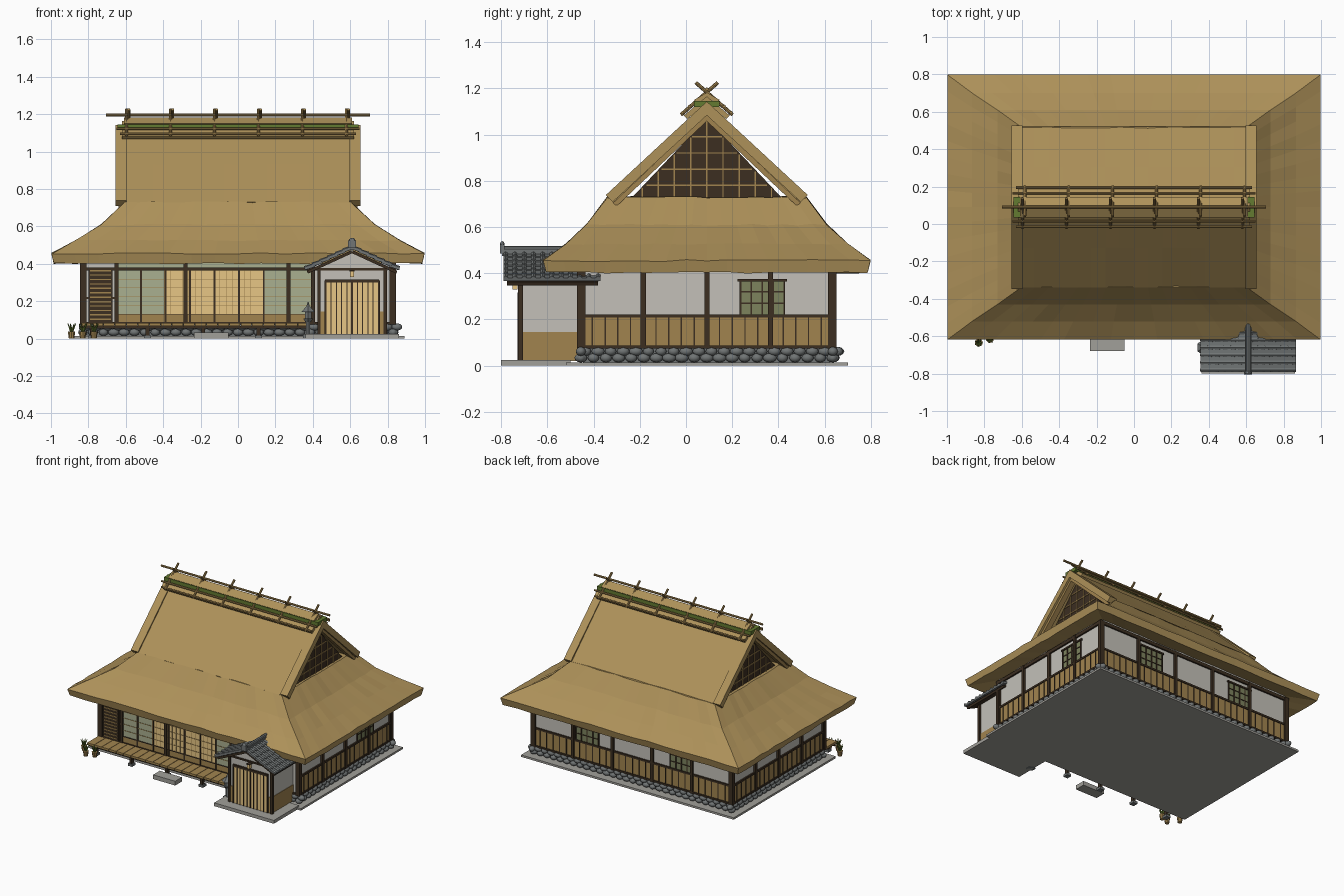
import bpy, bmesh, math, random
from mathutils import Vector, Matrix

random.seed(4)
if "Cube" in bpy.data.objects:
    bpy.data.objects.remove(bpy.data.objects["Cube"], do_unlink=True)


def material(name, *rgb):
    linear = [(c / 255) ** 2.2 for c in rgb] + [1]
    mat = bpy.data.materials.new(name)
    mat.use_nodes = True
    mat.diffuse_color = linear
    shader = mat.node_tree.nodes["Principled BSDF"]
    shader.inputs["Base Color"].default_value = linear
    shader.inputs["Roughness"].default_value = 0.9
    return mat


thatch = material("straw thatch", 172, 144, 90)
dark_wood = material("dark timber", 62, 50, 38)
light_wood = material("light timber", 160, 131, 80)
plaster = material("white plaster", 194, 191, 183)
paper = material("warm paper", 232, 198, 132)
glass = material("pale glass", 168, 174, 142)
dim_glass = material("dim glass", 124, 130, 94)
stone = material("grey stone and tile", 112, 116, 116)
paving = material("pale paving", 160, 158, 152)
moss = material("moss green", 100, 122, 52)


def finish(name, bm, mat, smooth=False):
    bmesh.ops.recalc_face_normals(bm, faces=bm.faces)
    mesh = bpy.data.meshes.new(name)
    bm.to_mesh(mesh)
    bm.free()
    mesh.materials.append(mat)
    for face in mesh.polygons:
        face.use_smooth = smooth
    obj = bpy.data.objects.new(name, mesh)
    bpy.context.collection.objects.link(obj)
    return obj


def box(bm, x0, x1, y0, y1, z0, z1):
    centre = Vector((x0 + x1, y0 + y1, z0 + z1)) / 2
    size = Matrix.Diagonal((abs(x1 - x0), abs(y1 - y0), abs(z1 - z0), 1))
    bmesh.ops.create_cube(bm, size=1, matrix=Matrix.Translation(centre) @ size)


def boxes(name, mat, items):
    bm = bmesh.new()
    for item in items:
        box(bm, *item)
    return finish(name, bm, mat)


def cone(bm, p, q, r1, r2, sides=8):
    p, q = Vector(p), Vector(q)
    turn = (q - p).to_track_quat("Z", "Y").to_matrix().to_4x4()
    bmesh.ops.create_cone(bm, cap_ends=True, segments=sides, radius1=r1, radius2=r2,
                          depth=(q - p).length, matrix=Matrix.Translation((p + q) / 2) @ turn)


def ball(bm, centre, size, detail=2):
    bmesh.ops.create_icosphere(bm, subdivisions=detail, radius=1,
                               matrix=Matrix.Translation(centre) @ Matrix.Diagonal((*size, 1)))


def loft(bm, rings, closed_ends=True):
    rows = [[bm.verts.new(p) for p in ring] for ring in rings]
    for a, b in zip(rows, rows[1:]):
        for i in range(len(a)):
            j = (i + 1) % len(a)
            bm.faces.new((a[i], a[j], b[j], b[i]))
    if closed_ends:
        bm.faces.new(rows[0])
        bm.faces.new(rows[-1])


def steps(a, b, count):
    return [a + (b - a) * i / count for i in range(count + 1)]


MID = 0.09                      # depth of the ridge line
HALF_X, FRONT, BACK = 0.83, -0.455, 0.635


def chevron(name, mat, x0, x1, peak, half, foot, thick, count=1, jitter=0):
    """Inverted V running along x."""
    bm = bmesh.new()
    rings = []
    for x in steps(x0, x1, count):
        n = random.uniform(-jitter, jitter)
        inner, low = half - thick / 2, foot - thick / 2
        profile = [(-half, foot + n), (-half / 2, (peak + foot) / 2 - n / 2), (0, peak),
                   (half / 2, (peak + foot) / 2 + n / 2), (half, foot - n),
                   (inner, low - n), (0, peak - thick), (-inner, low + n)]
        rings.append([(x, MID + y, z) for y, z in profile])
    loft(bm, rings)
    return finish(name, bm, mat)


def on_wall(side, a0, a1, z0, z1, out, depth=0.02):
    """Box lying on one outer wall, standing proud of it by out."""
    if side in "front back":
        sign, face = (-1, FRONT) if side == "front" else (1, BACK)
        return (a0, a1, face - sign * depth, face + sign * out, z0, z1)
    sign = 1 if side == "left" else -1
    return (sign * (HALF_X - depth), sign * (HALF_X + out), a0, a1, z0, z1)


# Ground slab, foundation and its rounded stones
boxes("ground_slab", paving, [(-0.89, 0.89, -0.52, 0.7, 0, 0.015),
                              (0.36, 0.86, -0.8, -0.5, 0, 0.025)])
boxes("foundation", stone, [(-0.82, 0.82, -0.445, 0.625, 0.01, 0.085)])
bm = bmesh.new()
for row, z in enumerate((0.034, 0.062)):
    for x in steps(-0.83, 0.83, 30):
        for y in (FRONT, BACK):
            ball(bm, (x + row * 0.02, y, z), (random.uniform(0.024, 0.031), 0.022, 0.02))
    for y in steps(FRONT, BACK, 20):
        for x in (-HALF_X, HALF_X):
            ball(bm, (x, y + row * 0.02, z), (0.022, random.uniform(0.024, 0.031), 0.02))
finish("foundation_stones", bm, stone, True)

# Walls, posts, rails and wainscot
boxes("house_walls", plaster, [(-HALF_X, HALF_X, FRONT, BACK, 0.08, 0.45)])
side_posts = steps(-0.46, 0.64, 4)
back_posts = steps(-HALF_X, HALF_X, 5)
front_posts = [-HALF_X, -0.65, -0.28, 0.27, 0.4, HALF_X]
timber, boards = [], []
for side, posts in (("left", side_posts), ("right", side_posts),
                    ("back", back_posts), ("front", front_posts)):
    a0, a1 = posts[0], posts[-1]
    timber += [on_wall(side, p - 0.011, p + 0.011, 0.075, 0.43, 0.015) for p in posts]
    timber.append(on_wall(side, a0, a1, 0.405, 0.43, 0.012))
    timber.append(on_wall(side, a0, a1, 0.075, 0.088, 0.012))
    if side != "front":
        boards.append(on_wall(side, a0, a1, 0.08, 0.212, 0.005))
        timber.append(on_wall(side, a0, a1, 0.208, 0.222, 0.011))
        battens = steps(a0, a1, 20 if side != "back" else 30)
        timber += [on_wall(side, b - 0.003, b + 0.003, 0.08, 0.21, 0.009) for b in battens]
timber.append(on_wall("front", -0.83, -0.65, 0.212, 0.224, 0.008))

# Lattice windows
panes = []
for side, centre in (("left", 0.33), ("back", 0.38), ("back", -0.41)):
    a0, a1 = centre - 0.095, centre + 0.095
    panes.append(on_wall(side, a0, a1, 0.222, 0.37, 0.004))
    timber += [on_wall(side, a - 0.004, a + 0.004, 0.22, 0.37, 0.009) for a in steps(a0, a1, 4)]
    timber += [on_wall(side, a0, a1, z - 0.003, z + 0.003, 0.008) for z in (0.27, 0.32)]
    timber.append(on_wall(side, a0 - 0.012, a1 + 0.012, 0.364, 0.376, 0.012))
boxes("window_panes", dim_glass, panes)

# Sliding doors on the front
screens = [on_wall("front", -0.395, 0.135, 0.13, 0.365, 0.004)]
doors = [on_wall("front", a, b, 0.13, 0.365, 0.004) for a, b in ((-0.65, -0.395), (0.135, 0.4))]
boards.append(on_wall("front", -0.65, 0.4, 0.085, 0.132, 0.006))
timber.append(on_wall("front", -HALF_X, 0.42, 0.364, 0.38, 0.014))
timber.append(on_wall("front", -0.65, 0.4, 0.128, 0.133, 0.009))
for i, x in enumerate(steps(-0.65, 0.4, 8)):
    timber.append(on_wall("front", x - 0.005, x + 0.005, 0.088, 0.365, 0.01))
grid = [on_wall("front", -0.65, 0.4, z - 0.0015, z + 0.0015, 0.007) for z in steps(0.13, 0.365, 5)]
grid += [on_wall("front", x - 0.001, x + 0.001, 0.13, 0.365, 0.006) for x in steps(-0.395, 0.135, 16)]
boxes("paper_screens", paper, screens)
boxes("glass_doors", glass, doors)
boxes("transom_panes", glass, [on_wall("front", -0.65, 0.4, 0.38, 0.405, 0.004)])
boxes("screen_lattice", light_wood, grid)
timber.append(on_wall("front", -0.8, -0.67, 0.085, 0.38, 0.016))
boxes("shutter_slats", light_wood, [on_wall("front", -0.79, -0.68, z, z + 0.007, 0.02)
                                    for z in steps(0.1, 0.36, 11)])
boxes("wall_timbers", dark_wood, timber)
boxes("wainscot_boards", light_wood, boards)

# Veranda, its supports and the step stone
boxes("veranda_deck", light_wood, [(x, x + 0.058, -0.605, FRONT, 0.068, 0.084)
                                   for x in steps(-0.84, 0.32, 19)])
boxes("veranda_beam", dark_wood, [(-0.84, 0.38, -0.59, -0.575, 0.055, 0.068)])
boxes("veranda_supports", dark_wood, [(x - 0.01, x + 0.01, -0.595, -0.57, 0.015, 0.068)
                                      for x in steps(-0.78, 0.11, 3)])
boxes("support_stones", stone, [(x - 0.018, x + 0.018, -0.602, -0.562, 0, 0.018)
                                for x in steps(-0.78, 0.11, 3)])
boxes("step_stone", paving, [(-0.235, -0.05, -0.68, -0.6, 0, 0.032)])

# Hipped thatch skirt
bm = bmesh.new()
profile = [(0.8, 0.53, 0.45), (0.985, 0.695, 0.402), (0.997, 0.708, 0.455),
           (0.865, 0.61, 0.525), (0.73, 0.52, 0.61), (0.605, 0.43, 0.73)]
rings = []
for hx, hy, z in profile:
    corners = [(-hx, -hy), (hx, -hy), (hx, hy), (-hx, hy)]
    ring = []
    for i, (x0, y0) in enumerate(corners):
        x1, y1 = corners[(i + 1) % 4]
        for t in steps(0, 1, 16)[:-1]:
            wobble = random.uniform(-0.004, 0.004)
            ring.append((x0 + (x1 - x0) * t, MID + y0 + (y1 - y0) * t, z + wobble))
    rings.append(ring)
loft(bm, rings)
finish("thatch_skirt", bm, thatch)

# Upper gabled thatch with thick verges and boards
chevron("thatch_gable_roof", thatch, -0.61, 0.61, 1.135, 0.43, 0.728, 0.065, 16, 0.004)
for sign, side in ((-1, "right"), (1, "left")):
    chevron(side + "_verge", thatch, sign * 0.595, sign * 0.655, 1.143, 0.437, 0.738, 0.06)
    chevron(side + "_verge_board", light_wood, sign * 0.6, sign * 0.64, 1.088, 0.405, 0.705, 0.03)
    bm = bmesh.new()
    loft(bm, [[(sign * x, MID - 0.34, 0.71), (sign * x, MID + 0.34, 0.71), (sign * x, MID, 1.07)]
              for x in (0.56, 0.585)])
    finish(side + "_gable_wall", bm, dark_wood)
    slats = []
    for i in range(-4, 5):
        y = MID + i * 0.07
        slats.append((sign * 0.58, sign * 0.59, y - 0.003, y + 0.003, 0.72, 1.06 - abs(i) * 0.073))
    for z in steps(0.78, 0.99, 3):
        reach = (1.06 - z) * 0.93
        slats.append((sign * 0.58, sign * 0.59, MID - reach, MID + reach, z - 0.003, z + 0.003))
    boxes(side + "_gable_lattice", light_wood, slats)

# Ridge: bark cap, moss layer, top roll, poles and crossed sticks
chevron("ridge_cap", thatch, -0.62, 0.62, 1.165, 0.1, 1.082, 0.03)
boxes("ridge_moss", moss, [(-0.645, 0.645, MID - 0.055, MID + 0.055, 1.118, 1.146)])
chevron("ridge_top", thatch, -0.61, 0.61, 1.182, 0.055, 1.15, 0.025)
bm = bmesh.new()
for y, z, reach, r in ((0, 1.196, 0.705, 0.008), (0.075, 1.122, 0.65, 0.007),
                       (0.105, 1.095, 0.63, 0.007)):
    for s in (-1, 1):
        cone(bm, (-reach, MID + s * y, z), (reach, MID + s * y, z), r, r)
for x in steps(-0.59, 0.585, 5):
    for s in (-1, 1):
        cone(bm, (x + s * 0.006, MID - s * 0.048, 1.225), (x + s * 0.006, MID + s * 0.112, 1.085), 0.008, 0.008)
finish("ridge_poles", bm, light_wood)

# Entrance porch body
PX, PY = 0.61, -0.715
bm = bmesh.new()
loft(bm, [[(PX + x, y, z) for x, z in ((-0.17, 0.02), (0.17, 0.02), (0.17, 0.39), (0, 0.475), (-0.17, 0.39))]
          for y in (PY, FRONT)])
finish("porch_walls", bm, plaster)
boxes("porch_wainscot", light_wood, [(PX - 0.174, PX + 0.174, PY - 0.004, FRONT, 0.022, 0.145)])
frame = [(PX - 0.145, PX + 0.145, PY - 0.014, PY, 0.3, 0.316),
         (PX - 0.19, PX + 0.19, PY - 0.008, PY, 0.365, 0.377)]
for s in (-1, 1):
    frame.append((PX + s * 0.168, PX + s * 0.186, PY - 0.012, PY + 0.01, 0.025, 0.385))
    frame.append((PX + s * 0.138, PX + s * 0.148, PY - 0.013, PY, 0.025, 0.31))
frame += [(x - 0.0025, x + 0.0025, PY - 0.012, PY, 0.025, 0.3) for x in steps(PX - 0.14, PX + 0.14, 10)]
frame.append((PX - 0.006, PX + 0.006, PY - 0.013, PY, 0.025, 0.3))
boxes("porch_frame", dark_wood, frame)
boxes("porch_doors", paper, [(PX - 0.14, PX + 0.14, PY - 0.008, PY, 0.025, 0.302)])
boxes("porch_lamp", paper, [(PX - 0.011, PX + 0.011, -0.75, -0.728, 0.33, 0.36)])
boxes("lamp_bracket", dark_wood, [(PX - 0.014, PX + 0.014, -0.753, PY, 0.36, 0.366)])

# Porch roof: overlapping tile rows, ribs, ridge and end ornament
tiles, under = bmesh.new(), bmesh.new()
slope = math.atan2(0.115, 0.25)


def slab(bm, s, run, z, length, thick, y0, y1, tilt):
    place = Matrix.Translation((PX + s * run, (y0 + y1) / 2, z))
    size = Matrix.Diagonal((length, y1 - y0, thick, 1))
    bmesh.ops.create_cube(bm, size=1, matrix=place @ Matrix.Rotation(s * tilt, 4, "Y") @ size)


for s in (-1, 1):
    slab(under, s, 0.12, 0.41, 0.262, 0.016, -0.775, -0.38, slope)
    for i in range(6):
        run, z = 0.022 + i * 0.041, 0.476 - i * 0.0189
        slab(tiles, s, run, z, 0.056, 0.012, -0.79, -0.37, slope - 0.12)
        for y in steps(-0.78, -0.38, 10):
            cone(tiles, (PX + s * (run - 0.024), y, z + 0.013), (PX + s * (run + 0.026), y, z - 0.005), 0.01, 0.012, 6)
finish("porch_roof_boards", under, dark_wood)
box(tiles, PX - 0.017, PX + 0.017, -0.795, -0.37, 0.475, 0.502)
cone(tiles, (PX, -0.8, 0.505), (PX, -0.37, 0.505), 0.013, 0.013)
box(tiles, PX - 0.022, PX + 0.022, -0.805, -0.785, 0.485, 0.525)
ball(tiles, (PX, -0.795, 0.525), (0.018, 0.01, 0.014))
finish("porch_roof_tiles", tiles, stone)

# Stone lantern
bm = bmesh.new()
for z0, z1, r1, r2 in ((0, 0.025, 0.034, 0.03), (0.025, 0.09, 0.013, 0.013), (0.09, 0.107, 0.018, 0.03),
                       (0.107, 0.142, 0.02, 0.02), (0.142, 0.172, 0.042, 0.012), (0.172, 0.195, 0.011, 0.003)):
    cone(bm, (0.375, -0.66, z0), (0.375, -0.66, z1), r1, r2, 6)
finish("stone_lantern", bm, stone)

# Potted plants
pots, leaves = bmesh.new(), bmesh.new()
for x, y in ((-0.89, -0.57), (-0.83, -0.635), (-0.77, -0.615)):
    cone(pots, (x, y, 0), (x, y, 0.038), 0.015, 0.021, 10)
    for k in range(7):
        a = k * math.tau / 7
        cone(leaves, (x, y, 0.035), (x + 0.022 * math.cos(a), y + 0.022 * math.sin(a), 0.08), 0.008, 0.002, 4)
finish("plant_pots", pots, light_wood)
finish("plant_leaves", leaves, moss)
